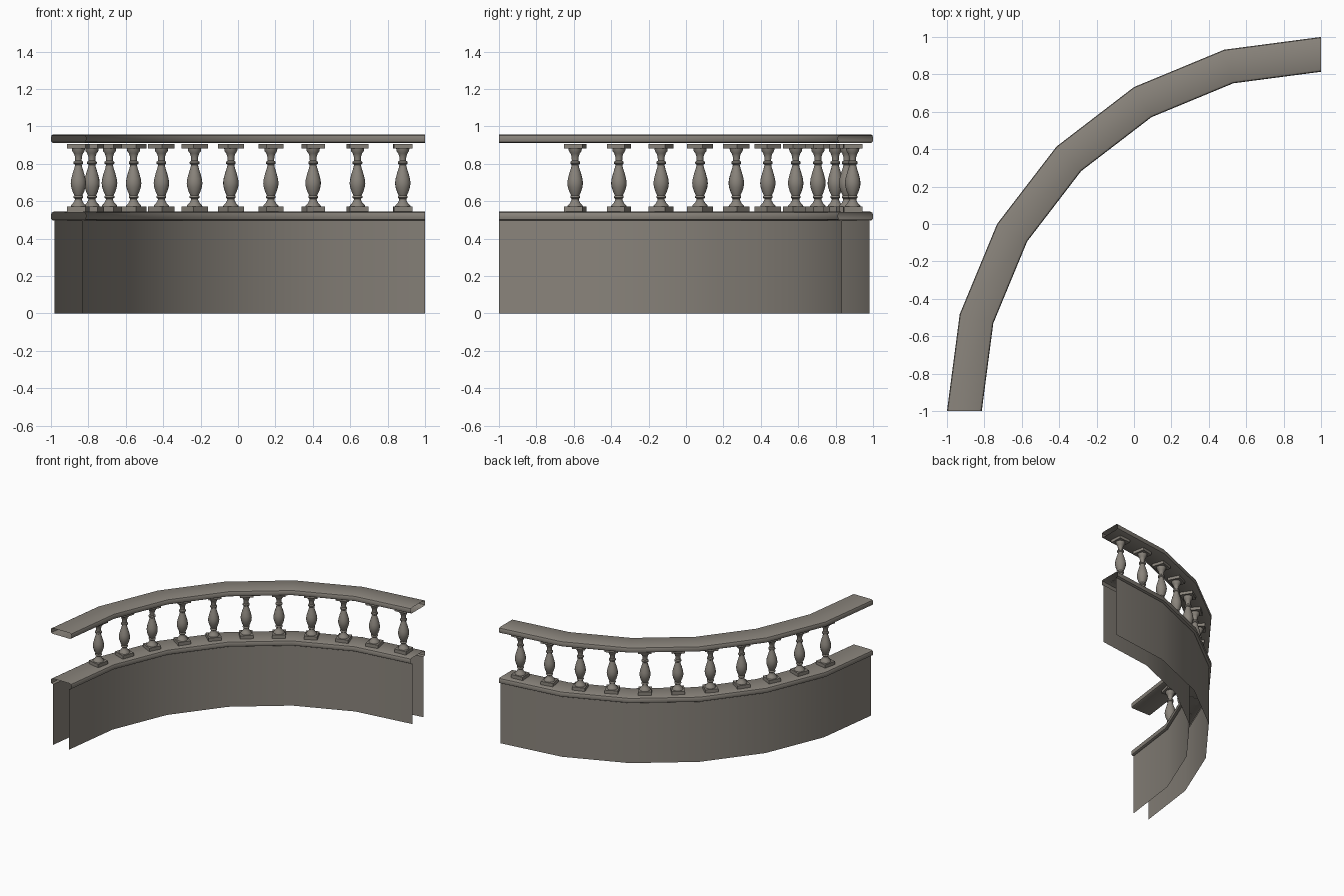
import bpy, bmesh, math

if "Cube" in bpy.data.objects:
    bpy.data.objects.remove(bpy.data.objects["Cube"])

stone = bpy.data.materials.new("warm grey stone")
stone.diffuse_color = (0.25, 0.228, 0.198, 1)
stone.use_nodes = True
stone.node_tree.nodes["Principled BSDF"].inputs["Base Color"].default_value = stone.diffuse_color
CX, CY = 1.0, -1.0          # centre of the quarter circle
STEP = math.radians(15)


def finish(name, bm, angle=35):
    me = bpy.data.meshes.new(name)
    bm.to_mesh(me)
    bm.free()
    me.materials.append(stone)
    ob = bpy.data.objects.new(name, me)
    bpy.context.collection.objects.link(ob)
    bpy.ops.object.select_all(action='DESELECT')
    ob.select_set(True)
    bpy.context.view_layer.objects.active = ob
    bpy.ops.object.shade_smooth_by_angle(angle=math.radians(angle))
    return ob


def sweep(name, profile, closed):
    """Sweep an (r, z) profile along the six-segment quarter arc, ends open."""
    bm = bmesh.new()
    rows = [[bm.verts.new((CX - r * math.cos(i * STEP), CY + r * math.sin(i * STEP), z))
             for r, z in profile] for i in range(7)]
    n = len(profile)
    for a, b in zip(rows, rows[1:]):
        for j in range(n if closed else n - 1):
            k = (j + 1) % n
            bm.faces.new((a[j], a[k], b[k], b[j]))
    # outward = away from the profile's middle, checked on the first outer face
    bm.normal_update()
    bm.faces.ensure_lookup_table()
    outer = max(bm.faces, key=lambda f: f.calc_center_median().z)
    if outer.normal.z < 0:
        bmesh.ops.reverse_faces(bm, faces=bm.faces[:])
    return finish(name, bm)


def rail_edge(z):
    """Rounded coping section running from outer lip to inner lip."""
    return [(1.988, z), (1.998, z + 0.006), (2.0, z + 0.016), (2.0, z + 0.032),
            (1.996, z + 0.042), (1.986, z + 0.047),
            (1.828, z + 0.047), (1.818, z + 0.042), (1.814, z + 0.032),
            (1.814, z + 0.016), (1.816, z + 0.006), (1.826, z)]


# curved hand rail, and hollow wall with its coping
sweep("hand_rail", rail_edge(0.911), True)
sweep("wall_and_coping", [(1.98, 0), (1.98, 0.497)] + rail_edge(0.497) +
      [(1.834, 0.497), (1.834, 0)], False)

# turned baluster outline (radius, height)
TURNED = [(0.042, 0.570), (0.040, 0.578), (0.028, 0.590), (0.020, 0.605), (0.019, 0.613),
          (0.026, 0.619), (0.026, 0.627), (0.022, 0.632), (0.031, 0.650), (0.039, 0.675),
          (0.042, 0.697), (0.039, 0.720), (0.031, 0.750), (0.022, 0.778), (0.018, 0.795),
          (0.026, 0.801), (0.026, 0.811), (0.018, 0.817), (0.019, 0.838), (0.025, 0.856),
          (0.034, 0.868), (0.036, 0.884)]


def slab(bm, half, z0, z1):
    v = [[bm.verts.new((sx * half, sy * half, z))
          for sx, sy in ((-1, -1), (1, -1), (1, 1), (-1, 1))] for z in (z0, z1)]
    bm.faces.new(v[0][::-1])
    bm.faces.new(v[1])
    for i in range(4):
        j = (i + 1) % 4
        bm.faces.new((v[0][i], v[0][j], v[1][j], v[1][i]))


def baluster(name, ang):
    bm = bmesh.new()
    slab(bm, 0.05, 0.540, 0.571)      # square foot
    slab(bm, 0.05, 0.883, 0.906)      # square cap
    sides = 14
    rings = [[bm.verts.new((r * math.cos(2 * math.pi * k / sides),
                            r * math.sin(2 * math.pi * k / sides), z))
              for k in range(sides)] for r, z in TURNED]
    for a, b in zip(rings, rings[1:]):
        for k in range(sides):
            m = (k + 1) % sides
            bm.faces.new((a[k], a[m], b[m], b[k]))
    ob = finish(name, bm, 40)
    # sit on the straight chord of each wall segment
    r = 1.907 * math.cos(STEP / 2) / math.cos(ang % STEP - STEP / 2)
    ob.location = (CX - r * math.cos(ang), CY + r * math.sin(ang), 0)
    ob.rotation_euler.z = -ang


for i in range(11):
    baluster(f"baluster_{i + 1}", math.radians(12.4 + 7.4 * i))
